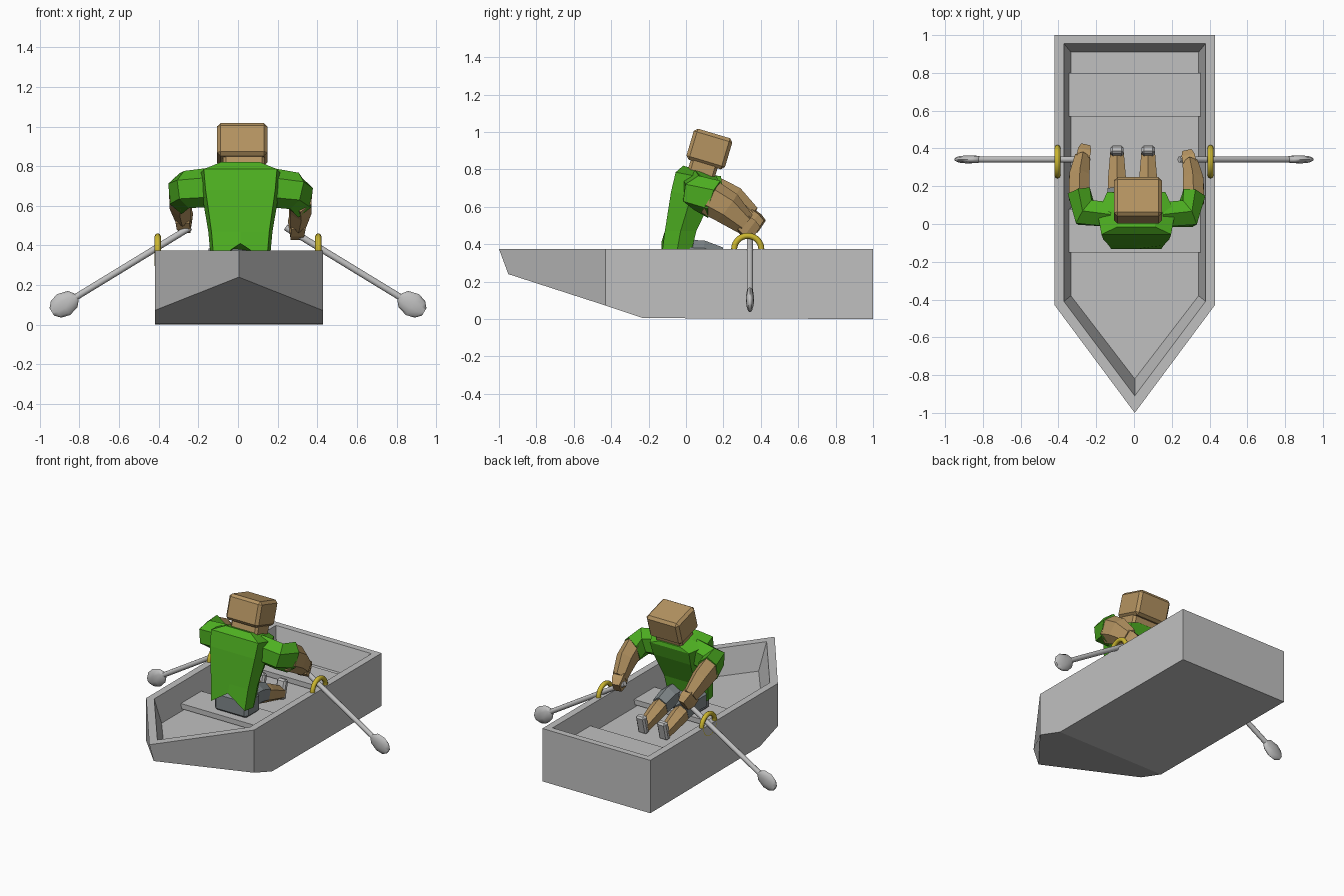
import bpy, bmesh, math
from mathutils import Vector, Matrix

if "Cube" in bpy.data.objects:
    bpy.data.objects.remove(bpy.data.objects["Cube"])


def material(name, rgb):
    m = bpy.data.materials.new(name)
    m.diffuse_color = (*rgb, 1)
    m.use_nodes = True
    m.node_tree.nodes["Principled BSDF"].inputs["Base Color"].default_value = m.diffuse_color
    return m


GREY = material("boat grey", (0.53, 0.53, 0.53))
SKIN = material("skin", (0.46, 0.295, 0.12))
GREEN = material("shirt green", (0.075, 0.43, 0.015))
SLATE = material("trouser grey", (0.22, 0.25, 0.26))
YELLOW = material("ring yellow", (0.60, 0.47, 0.03))


def finish(name, bm, mat, smooth=False):
    bmesh.ops.recalc_face_normals(bm, faces=bm.faces)
    me = bpy.data.meshes.new(name)
    bm.to_mesh(me)
    bm.free()
    me.materials.append(mat)
    ob = bpy.data.objects.new(name, me)
    bpy.context.collection.objects.link(ob)
    if smooth:
        bpy.ops.object.select_all(action='DESELECT')
        ob.select_set(True)
        bpy.context.view_layer.objects.active = ob
        bpy.ops.object.shade_smooth_by_angle(angle=math.radians(65))
    return ob


def loft(bm, rings, caps=True):
    """Join rings of equal point count with quads."""
    vs = [[bm.verts.new(p) for p in r] for r in rings]
    n = len(vs[0])
    for a, b in zip(vs, vs[1:]):
        for i in range(n):
            j = (i + 1) % n
            bm.faces.new((a[i], a[j], b[j], b[i]))
    if caps:
        bm.faces.new(vs[0])
        bm.faces.new(vs[-1])
    return vs


def tube(name, sections, mat, n=6, smooth=False):
    """Limb through sections (point, half width, half height)."""
    pts = [Vector(s[0]) for s in sections]
    rings = []
    for i, (_, w, h) in enumerate(sections):
        t = (pts[min(i + 1, len(pts) - 1)] - pts[max(i - 1, 0)]).normalized()
        side = t.cross(Vector((0, 0, 1))).normalized()
        up = side.cross(t)
        ang = [2 * math.pi * (k + 0.5) / n for k in range(n)]
        rings.append([pts[i] + side * w * math.cos(a) + up * h * math.sin(a) for a in ang])
    bm = bmesh.new()
    loft(bm, rings)
    return finish(name, bm, mat, smooth)


def box(name, centre, size, mat, tilt=0.0, bevel=0.0):
    bm = bmesh.new()
    bmesh.ops.create_cube(bm, size=1)
    bmesh.ops.scale(bm, vec=size, verts=bm.verts)
    if bevel:
        bmesh.ops.bevel(bm, geom=bm.edges[:], offset=bevel, segments=1, affect='EDGES')
    bm.transform(Matrix.Translation(centre) @ Matrix.Rotation(tilt, 4, 'X'))
    return finish(name, bm, mat)


# Boat hull: four outline rings (outer bottom, outer rim, inner rim, floor)
def outline(w, ys, zs):
    p = [(w, ys[0], zs[0]), (w, ys[1], zs[1]), (w, ys[2], zs[2]), (0, ys[3], zs[3])]
    return p + [(-x, y, z) for x, y, z in reversed(p[:3])]


FLOOR = 0.2
bm = bmesh.new()
rim = [0.375] * 4
hull = loft(bm, [
    outline(0.424, (1, -0.23, -0.43, -0.95), (0, 0.005, 0.072, 0.24)),
    outline(0.424, (1, -0.23, -0.43, -1), rim),
    outline(0.375, (0.955, -0.21, -0.41, -0.91), rim),
    outline(0.338, (0.91, -0.2, -0.38, -0.82), [FLOOR] * 4),
], caps=False)
for r in (hull[0], hull[3]):
    bm.faces.new((r[0], r[1], r[5], r[6]))
    bm.faces.new(r[1:6])
finish("boat_hull", bm, GREY).location.x = 0.004

# Seat planks
for name, y in (("seat", -0.035), ("rear_seat", 0.685)):
    box(name, (0.004, y, 0.232), (0.695, 0.23, 0.036), GREY)

# Oars and their rings
for s, side in ((-1, "left"), (1, "right")):
    def along(x):
        return (s * x, 0.342, 0.388 - 0.61 * (x - 0.41))
    tube(side + "_oar_shaft", [(along(0.24), 0.017, 0.017), (along(0.84), 0.017, 0.017)],
         GREY, 12, True)
    blade = [(0.815, 0.016, 0.02), (0.835, 0.02, 0.048), (0.88, 0.022, 0.062),
             (0.918, 0.018, 0.05), (0.94, 0.01, 0.022)]
    tube(side + "_oar_blade", [(along(x), w, h) for x, w, h in blade], GREY, 10, True)
    bpy.ops.mesh.primitive_torus_add(
        location=(s * 0.405, 0.33, 0.372), rotation=(0, math.pi / 2, 0),
        major_radius=0.073, minor_radius=0.016, major_segments=28, minor_segments=8)
    ring = bpy.context.object
    ring.name = side + "_oar_ring"
    ring.data.materials.append(YELLOW)
    bpy.ops.object.shade_smooth_by_angle(angle=math.radians(60))

# Shirt body: sections of height, half width, back y, front y, forward tilt
bm = bmesh.new()
rings = []
for k, (z, w, b, f, tilt) in enumerate([
        (0.32, 0.148, -0.132, 0.02, 0), (0.47, 0.162, -0.113, 0.055, 0),
        (0.68, 0.195, -0.08, 0.14, 0.15), (0.785, 0.205, -0.055, 0.17, 0.2),
        (0.82, 0.11, -0.015, 0.165, 0.3)]):
    m = (b + f) / 2
    flat = [(-w, m), (-0.9 * w, b), (0, b), (0.9 * w, b), (w, m), (0.75 * w, f), (-0.75 * w, f)]
    ring = [[x + 0.012, y, z - tilt * (y - b)] for x, y in flat]
    if k == 0:
        ring[2][2] = 0.41  # notch in the back hem
    rings.append(ring)
loft(bm, rings)
finish("shirt_body", bm, GREEN)

# Head and neck, tilted forward
box("neck", (0.03, 0.09, 0.805), (0.21, 0.15, 0.13), SKIN, -0.29, 0.015)
box("head", (0.021, 0.125, 0.909), (0.254, 0.215, 0.173), SKIN, -0.29, 0.018)

# Arms: sleeve, forearm and hand, each side slightly different in reach
for s, dx, dy, dz, side in ((1, 0, 0, 0, "right"), (-1, -0.025, 0.03, 0.035, "left")):
    def at(x, y, z, k=1):
        return (s * (x + dx), y + dy * k, z + dz * k)
    tube(side + "_sleeve", [
        (at(0.14, 0.05, 0.695, 0), 0.075, 0.1), (at(0.285, 0.055, 0.675, 0.2), 0.085, 0.095),
        (at(0.315, 0.15, 0.64, 0.6), 0.07, 0.105)], GREEN)
    tube(side + "_forearm", [
        (at(0.315, 0.13, 0.65, 0.5), 0.064, 0.095), (at(0.315, 0.22, 0.595, 0.8), 0.062, 0.09),
        (at(0.30, 0.315, 0.51), 0.046, 0.062)], SKIN)
    tube(side + "_hand", [
        (at(0.30, 0.30, 0.515), 0.05, 0.066), (at(0.293, 0.335, 0.485), 0.05, 0.072),
        (at(0.285, 0.37, 0.46), 0.035, 0.055)], SKIN, 4)

# Trousers, legs and shoes
box("trouser_hips", (0.01, -0.025, 0.315), (0.26, 0.16, 0.14), SLATE, 0, 0.02)
for x, side in ((-0.09, "left"), (0.075, "right")):
    tube(side + "_thigh", [
        ((x, -0.02, 0.34), 0.068, 0.085), ((x, 0.09, 0.34), 0.066, 0.08),
        ((x, 0.18, 0.315), 0.058, 0.07)], SLATE)
    tube(side + "_shin", [
        ((x, 0.14, 0.32), 0.055, 0.066), ((x, 0.22, 0.295), 0.056, 0.064),
        ((x, 0.37, 0.24), 0.042, 0.045)], SKIN)
    box(side + "_shoe", (x, 0.38, 0.265), (0.07, 0.045, 0.135), GREY, -0.25, 0.012)
